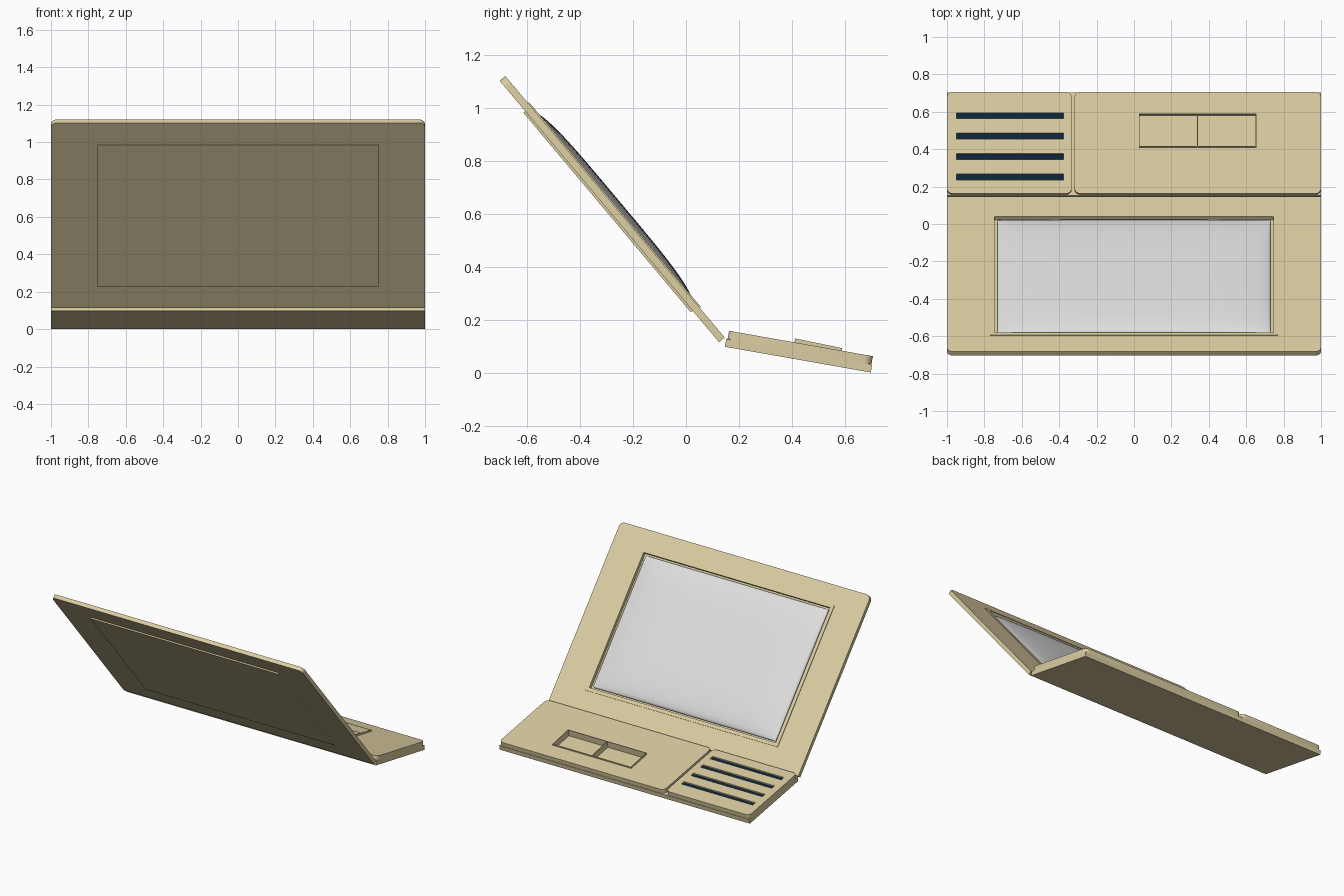
import bpy, bmesh, math
from mathutils import Matrix

if "Cube" in bpy.data.objects:
    bpy.data.objects.remove(bpy.data.objects["Cube"])


def material(name, rgb):
    m = bpy.data.materials.new(name)
    m.diffuse_color = (*rgb, 1)
    m.use_nodes = True
    m.node_tree.nodes["Principled BSDF"].inputs["Base Color"].default_value = m.diffuse_color
    return m


TAN = material("warm_beige", (0.71, 0.61, 0.36))
GREY = material("screen_grey", (0.73, 0.73, 0.73))
NAVY = material("dark_navy", (0.004, 0.018, 0.042))

# Local frames: y runs along each panel away from the hinge, z points to its inner face
LID = Matrix.Translation((0, 0.125, 0.115)) @ Matrix.Rotation(math.pi, 4, 'Z') @ Matrix.Rotation(math.radians(50), 4, 'X')
BASE = Matrix.Translation((0, 0.147, 0.098)) @ Matrix.Rotation(math.radians(-10), 4, 'X')


def finish(name, bm, frame, mat):
    bmesh.ops.recalc_face_normals(bm, faces=bm.faces)
    me = bpy.data.meshes.new(name)
    bm.to_mesh(me)
    bm.free()
    me.materials.append(mat)
    ob = bpy.data.objects.new(name, me)
    ob.matrix_world = frame
    bpy.context.collection.objects.link(ob)
    return ob


def plate(name, frame, x, y, z, r_near=0.0, r_far=0.0, mat=TAN):
    """Extruded rectangle with rounded corners at its near and far ends."""
    pts = []
    corners = [(x[0], y[0], 1, 1, r_near, 180), (x[1], y[0], -1, 1, r_near, 270),
               (x[1], y[1], -1, -1, r_far, 0), (x[0], y[1], 1, -1, r_far, 90)]
    for cx, cy, sx, sy, r, start in corners:
        if r == 0:
            pts.append((cx, cy))
            continue
        for i in range(6):
            a = math.radians(start + 18 * i)
            pts.append((cx + sx * r + r * math.cos(a), cy + sy * r + r * math.sin(a)))
    bm = bmesh.new()
    face = bm.faces.new([bm.verts.new((px, py, z[0])) for px, py in pts])
    new = bmesh.ops.extrude_face_region(bm, geom=[face])["geom"]
    verts = [g for g in new if isinstance(g, bmesh.types.BMVert)]
    bmesh.ops.translate(bm, vec=(0, 0, z[1] - z[0]), verts=verts)
    return finish(name, bm, frame, mat)


def cut(ob, frame, x, y, z):
    """Cut a box shaped opening."""
    cutter = plate("cutter", frame, x, y, z)
    cutter.hide_render = True
    mod = ob.modifiers.new("opening", 'BOOLEAN')
    mod.operation, mod.solver, mod.object = 'DIFFERENCE', 'EXACT', cutter
    bpy.context.view_layer.update()
    me = bpy.data.meshes.new_from_object(ob.evaluated_get(bpy.context.evaluated_depsgraph_get()))
    ob.modifiers.clear()
    ob.data = me
    bpy.data.objects.remove(cutter)


def smooth(ob, angle=30):
    bpy.ops.object.select_all(action='DESELECT')
    ob.select_set(True)
    bpy.context.view_layer.objects.active = ob
    bpy.ops.object.shade_smooth_by_angle(angle=math.radians(angle))


# Lid panel with the screen recess
OPEN_X, OPEN_Y = (-0.745, 0.745), (0.17, 1.135)
lid = plate("lid", LID, (-1, 1), (0, 1.29), (0, 0.028), 0, 0.035)
cut(lid, LID, OPEN_X, OPEN_Y, (0.008, 0.1))
smooth(lid)

# Raised back panel and thin screen bezel
plate("lid_back_panel", LID, (-0.75, 0.75), (0.155, 1.14), (-0.009, 0.001))
bezel = plate("screen_bezel", LID, (-0.77, 0.77), (0.146, 1.157), (0.026, 0.033))
cut(bezel, LID, OPEN_X, OPEN_Y, (0, 0.1))

# Gently domed screen
bm = bmesh.new()
bmesh.ops.create_grid(bm, x_segments=40, y_segments=30, size=1)
for v in bm.verts:
    # cluster rows toward the borders so the rounded edge is well resolved
    s, t = math.sin(v.co.x * math.pi / 2), math.sin(v.co.y * math.pi / 2)
    dome = math.sqrt(max(0, (1 - s ** 4) * (1 - t ** 4)))
    v.co = (0.73 * s, 0.652 + 0.47 * t, 0.016 + 0.038 * dome)
border = [e for e in bm.edges if e.is_boundary]
new = bmesh.ops.extrude_edge_only(bm, edges=border)["geom"]
for v in new:
    if isinstance(v, bmesh.types.BMVert):
        v.co.z = 0.008
smooth(finish("screen", bm, LID, GREY), 60)

# Base tray
plate("base_tray", BASE, (-1, 1), (0, 0.56), (0, 0.031))

# Wide deck with the button well open down to the tray
deck = plate("button_deck", BASE, (-0.318, 1), (0.005, 0.557), (0.031, 0.062), 0.03, 0.03)
WELL_X, WELL_Y = (0.03, 0.65), (0.26, 0.434)
cut(deck, BASE, WELL_X, WELL_Y, (0.02, 0.1))
smooth(deck)

# Thin raised lips and divider of the button well, sloping down to the back
W = 0.004
walls = [("well_side", 0.03 - W, 0.03, WELL_Y), ("well_side", 0.65, 0.65 + W, WELL_Y),
         ("well_divider", 0.338, 0.342, WELL_Y),
         ("well_front_lip", 0.03 - W, 0.65 + W, (0.26 - W, 0.26)),
         ("well_back_lip", 0.03 - W, 0.65 + W, (0.434, 0.434 + W))]
for name, x0, x1, ys in walls:
    wall = plate(name, BASE, (x0, x1), ys, (0.031, 0.08))
    for v in wall.data.vertices:
        if v.co.z > 0.05:
            v.co.z = 0.077 - 0.03 * (v.co.y - 0.26)

# Narrow deck with four dark vent slots
vents = plate("vent_deck", BASE, (-1, -0.333), (0.005, 0.557), (0.031, 0.062), 0.03, 0.03)
for i in range(4):
    yc = 0.096 + 0.1105 * i
    span_x, span_y = (-0.95, -0.378), (yc - 0.016, yc + 0.016)
    cut(vents, BASE, span_x, span_y, (0.046, 0.1))
    plate("vent_slot", BASE, span_x, span_y, (0.045, 0.052), mat=NAVY)
smooth(vents)
